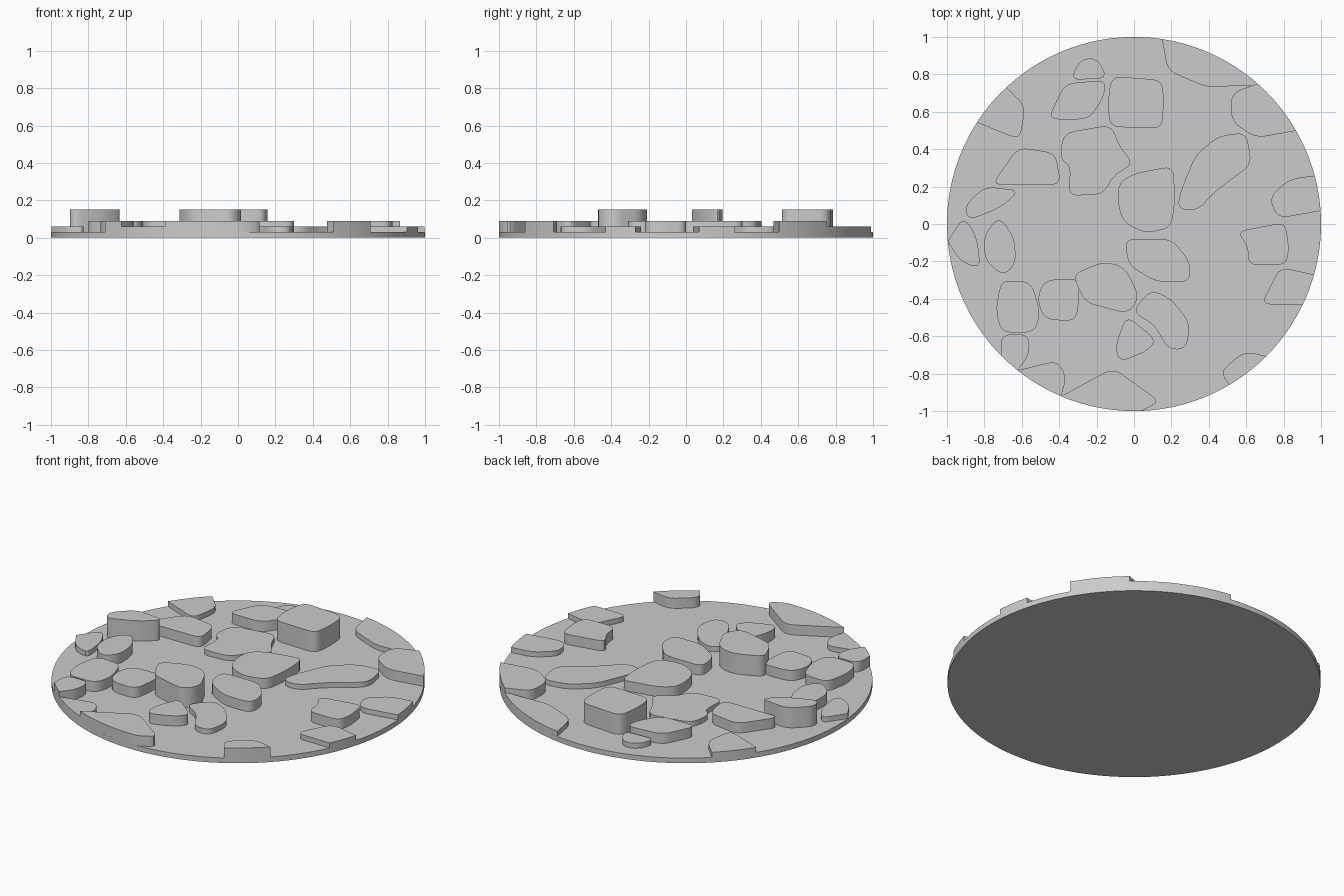
import bpy
import bmesh
from math import atan2, cos, sin, tau, pi, ceil, radians
from mathutils import Vector

default_cube = bpy.data.objects.get("Cube")
if default_cube:
    bpy.data.objects.remove(default_cube)

GROUND = 0.03
LOW, MEDIUM, TALL = 0.06, 0.09, 0.15
RIM_STEP = tau / 128

stone_grey = bpy.data.materials.new("stone_grey")
stone_grey.use_nodes = True
stone_grey.diffuse_color = (0.6, 0.6, 0.6, 1)
stone_grey.node_tree.nodes["Principled BSDF"].inputs["Base Color"].default_value = (0.6, 0.6, 0.6, 1)


def extrude_outline(name, outline, bottom, top):
    """Raise a flat outline into a slab with smooth walls and crisp edges."""
    bm = bmesh.new()
    face = bm.faces.new([bm.verts.new((p.x, p.y, bottom)) for p in outline])
    raised = bmesh.ops.extrude_face_region(bm, geom=[face], use_keep_orig=True)
    verts = [v for v in raised["geom"] if isinstance(v, bmesh.types.BMVert)]
    bmesh.ops.translate(bm, verts=verts, vec=(0, 0, top - bottom))
    bmesh.ops.recalc_face_normals(bm, faces=bm.faces)
    mesh = bpy.data.meshes.new(name)
    bm.to_mesh(mesh)
    bm.free()
    mesh.materials.append(stone_grey)
    obj = bpy.data.objects.new(name, mesh)
    bpy.context.collection.objects.link(obj)
    bpy.ops.object.select_all(action="DESELECT")
    obj.select_set(True)
    bpy.context.view_layer.objects.active = obj
    bpy.ops.object.shade_smooth_by_angle(angle=radians(30))
    return obj


def rounded(before, corner, after, radius=0.055, steps=5):
    """Replace a corner with a short curve."""
    start, end = before - corner, after - corner
    a = corner + start.normalized() * min(radius, start.length * 0.48)
    b = corner + end.normalized() * min(radius, end.length * 0.48)
    curve = []
    for i in range(steps + 1):
        t = i / steps
        curve.append(a.lerp(corner, t).lerp(corner.lerp(b, t), t))
    return curve


def rim_arc(start, end):
    """Points along the disc edge strictly between two rim points."""
    first = atan2(start.y, start.x)
    sweep = (atan2(end.y, end.x) - first + pi) % tau - pi
    count = max(1, ceil(abs(sweep) / RIM_STEP))
    angles = [first + sweep * i / count for i in range(1, count)]
    return [Vector((cos(a), sin(a))) for a in angles]


def stone(name, top, *corners):
    """Corners are in hundredths; those on the disc edge stay sharp."""
    points = [Vector(c) / 100 for c in corners]
    on_rim = [p.length > 0.965 for p in points]
    points = [p.normalized() if rim else p for p, rim in zip(points, on_rim)]
    outline = []
    for i, point in enumerate(points):
        following = (i + 1) % len(points)
        if not on_rim[i]:
            outline += rounded(points[i - 1], point, points[following])
            continue
        outline.append(point)
        if on_rim[following]:
            outline += rim_arc(point, points[following])
    extrude_outline(name, outline, GROUND, top)


# Round ground slab
circle = [Vector((cos(i * RIM_STEP), sin(i * RIM_STEP))) for i in range(128)]
extrude_outline("ground_disc", circle, 0, GROUND)

# Stones cut off by the edge of the disc
stone("back_rim_stone", LOW, (15, 99), (18, 82), (39, 73), (56, 74), (67, 74))
stone("back_left_rim_stone", MEDIUM, (52, 70), (66, 75), (87, 50), (65, 46), (52, 55))
stone("left_rim_stone", LOW, (97, 26), (83, 24), (72, 14), (77, 3), (100, 7))
stone("front_left_rim_stone", LOW, (96, -27), (78, -23), (68, -43), (90, -43))
stone("front_left_rim_chip", MEDIUM, (71, -71), (59, -68), (46, -79), (51, -86))
stone("front_rim_stone", MEDIUM, (-39, -92), (-11, -77), (14, -95), (4, -100))
stone("front_right_rim_stone", LOW, (-62, -78), (-41, -73), (-36, -82), (-39, -92))
stone("front_right_rim_chip", MEDIUM, (-71, -59), (-56, -59), (-56, -70), (-62, -78), (-71, -70))
stone("right_rim_stone", LOW, (-99, -9), (-91, 4), (-84, -7), (-82, -24), (-93, -20))
stone("back_right_rim_stone", LOW, (-68, 73), (-58, 63), (-61, 45), (-82, 53), (-82, 57))

# Tall stones
stone("right_tall_stone", TALL, (-91, 9), (-80, 20), (-61, 18), (-71, 9), (-88, 2))
stone("front_tall_stone", TALL, (-33, -27), (-16, -20), (-5, -23), (3, -39), (-3, -48), (-26, -42))
stone("back_tall_stone", TALL, (-12, 79), (15, 77), (16, 66), (15, 51), (-13, 52), (-14, 66))

# Medium stones
stone("left_stone", MEDIUM, (55, -4), (81, 1), (83, -14), (81, -22), (61, -22), (61, -12))
stone("front_right_stone", MEDIUM, (-71, -30), (-55, -31), (-50, -47), (-53, -58), (-71, -58), (-74, -46))
stone("right_stone", MEDIUM, (-72, 4), (-64, -7), (-63, -21), (-70, -28), (-80, -19), (-80, -5))
stone("front_right_inner_stone", MEDIUM, (-48, -30), (-30, -29), (-29, -38), (-31, -52), (-48, -51), (-52, -40))
stone("front_centre_stone", MEDIUM, (-5, -8), (20, -8), (30, -20), (30, -31), (12, -31), (-3, -22))
stone("front_chip", MEDIUM, (-4, -49), (12, -62), (7, -68), (-8, -74), (-10, -65))
stone("centre_stone", MEDIUM, (-8, 22), (0, 27), (21, 31), (22, 13), (20, -2), (6, -5), (-6, 1), (-9, 13))
stone("back_right_stone", MEDIUM, (-62, 41), (-42, 38), (-39, 21), (-76, 21))
stone("back_stone", MEDIUM, (-37, 75), (-15, 77), (-16, 68), (-24, 56), (-46, 56))

# Low stones
stone("front_low_stone", LOW, (9, -35), (20, -40), (30, -53), (28, -67), (18, -67), (11, -54), (-1, -47))
stone("back_left_low_stone", LOW, (25, 18), (33, 37), (45, 47), (60, 49), (63, 32), (43, 17), (34, 7), (23, 8))
stone("back_right_low_stone", LOW, (-36, 49), (-12, 53), (-8, 42), (0, 32), (-11, 26), (-16, 16), (-35, 15),
      (-34, 31), (-39, 34), (-39, 43))
stone("back_chip", LOW, (-29, 88), (-20, 89), (-14, 78), (-34, 77))
